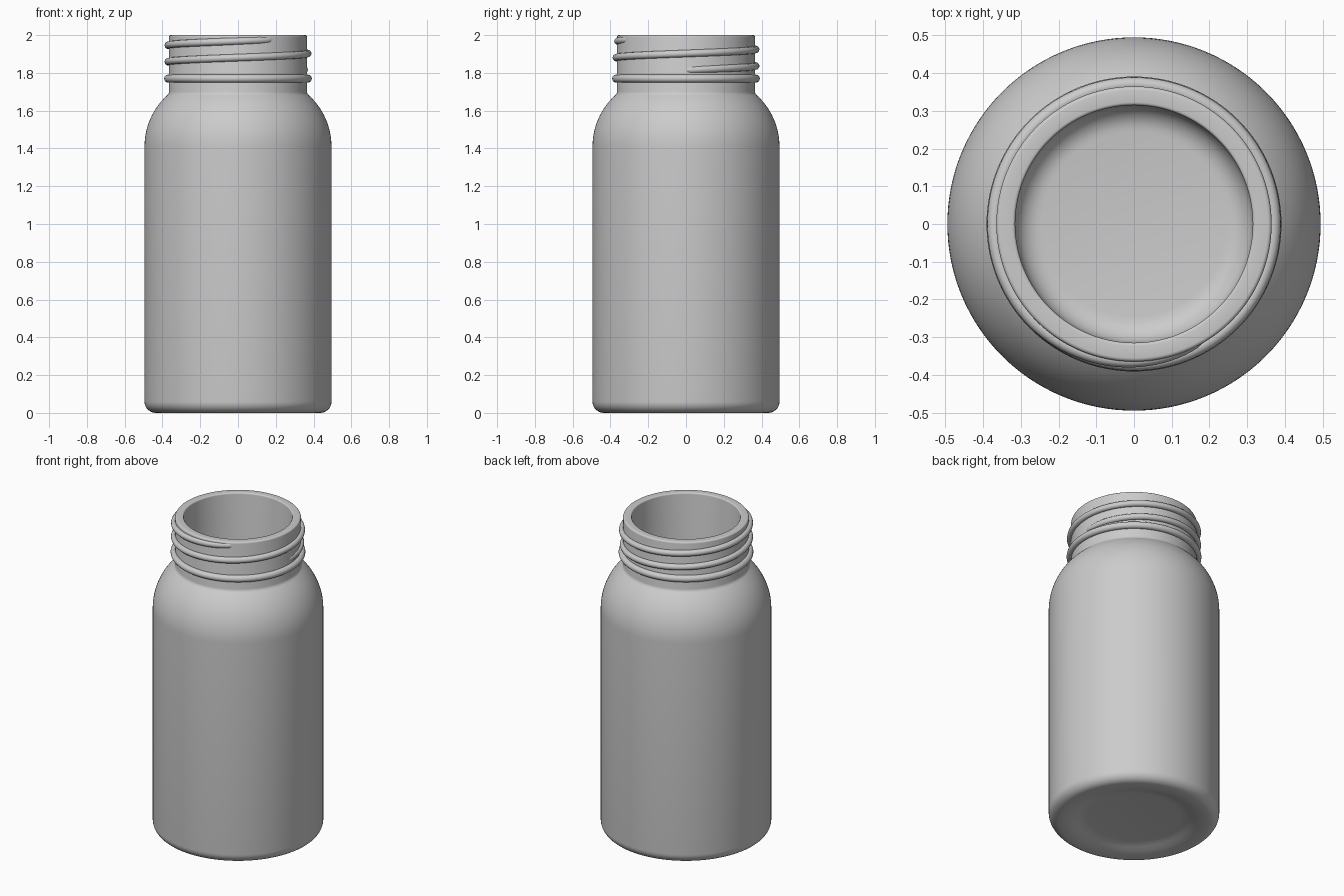
import bpy, bmesh
from math import sin, cos, pi, radians, sqrt, atan2

if "Cube" in bpy.data.objects:
    bpy.data.objects.remove(bpy.data.objects["Cube"])

SEGS = 128


def arc(cx, cz, r, a0, a1, n):
    """Points on a circular arc in the (radius, z) plane, angles in degrees."""
    return [(cx + r * cos(radians(a0 + (a1 - a0) * i / n)),
             cz + r * sin(radians(a0 + (a1 - a0) * i / n))) for i in range(n + 1)]


def finish(name, bm, angle=35):
    bmesh.ops.recalc_face_normals(bm, faces=bm.faces)
    mesh = bpy.data.meshes.new(name)
    bm.to_mesh(mesh)
    bm.free()
    ob = bpy.data.objects.new(name, mesh)
    bpy.context.collection.objects.link(ob)
    bpy.ops.object.select_all(action='DESELECT')
    ob.select_set(True)
    bpy.context.view_layer.objects.active = ob
    bpy.ops.object.shade_smooth_by_angle(angle=radians(angle))
    return ob


def lathe(name, profile):
    """Spin a (radius, z) profile round the z axis."""
    bm = bmesh.new()
    verts = [bm.verts.new((r, 0, z)) for r, z in profile]
    edges = [bm.edges.new(p) for p in zip(verts, verts[1:])]
    bmesh.ops.spin(bm, geom=verts + edges, cent=(0, 0, 0), axis=(0, 0, 1),
                   angle=2 * pi, steps=SEGS, use_merge=True)
    bmesh.ops.remove_doubles(bm, verts=bm.verts, dist=1e-5)
    return finish(name, bm)


# Bottle: recessed base, straight wall, round shoulder, neck, rim and hollow
R, NECK, BORE, FLOOR = 0.495, 0.365, 0.315, 0.08
SR = 0.367
shoulder_end = atan2(0.272, 0.246) * 180 / pi
profile = [(0, 0.03), (0.27, 0.03), (0.30, 0.027), (0.33, 0.018),
           (0.36, 0.008), (0.39, 0.002), (0.41, 0)]
profile += arc(R - 0.06, 0.06, 0.06, -90, 0, 8)
profile += arc(R - SR, 1.41, SR, 0, shoulder_end, 14)
profile += [(0.368, 1.688), (NECK, 1.70)]
profile += arc(NECK - 0.01, 1.99, 0.01, 0, 90, 4)
profile += arc(BORE + 0.008, 1.992, 0.008, 90, 180, 4)
profile += arc(BORE - 0.07, FLOOR + 0.07, 0.07, 0, -90, 8)
profile += [(0.12, FLOOR - 0.008), (0, FLOOR - 0.01)]
lathe("bottle", profile)

# Collar bead round the neck
lathe("neck_bead", arc(0.37, 1.77, 0.021, 0, 360, 16))

# Screw thread: tube on a helix, sinking into the neck at both ends
bm = bmesh.new()
TURN, PITCH, SIDES = 660, 0.0875, 12
rings = []
steps = TURN // 3
for i in range(steps + 1):
    deg = i * 3
    a = radians(deg)
    fade = min(1, deg / 60, (TURN - deg) / 75)
    rc = 0.346 + 0.024 * sqrt(max(fade, 0))
    zc = 1.815 + PITCH * deg / 360
    rings.append([bm.verts.new((r * cos(a), r * sin(a), z))
                  for r, z in arc(rc, zc, 0.019, 0, 360, SIDES)[:-1]])
for p, q in zip(rings, rings[1:]):
    for k in range(SIDES):
        m = (k + 1) % SIDES
        bm.faces.new((p[k], p[m], q[m], q[k]))
bm.faces.new(rings[0])
bm.faces.new(rings[-1][::-1])
finish("screw_thread", bm)
